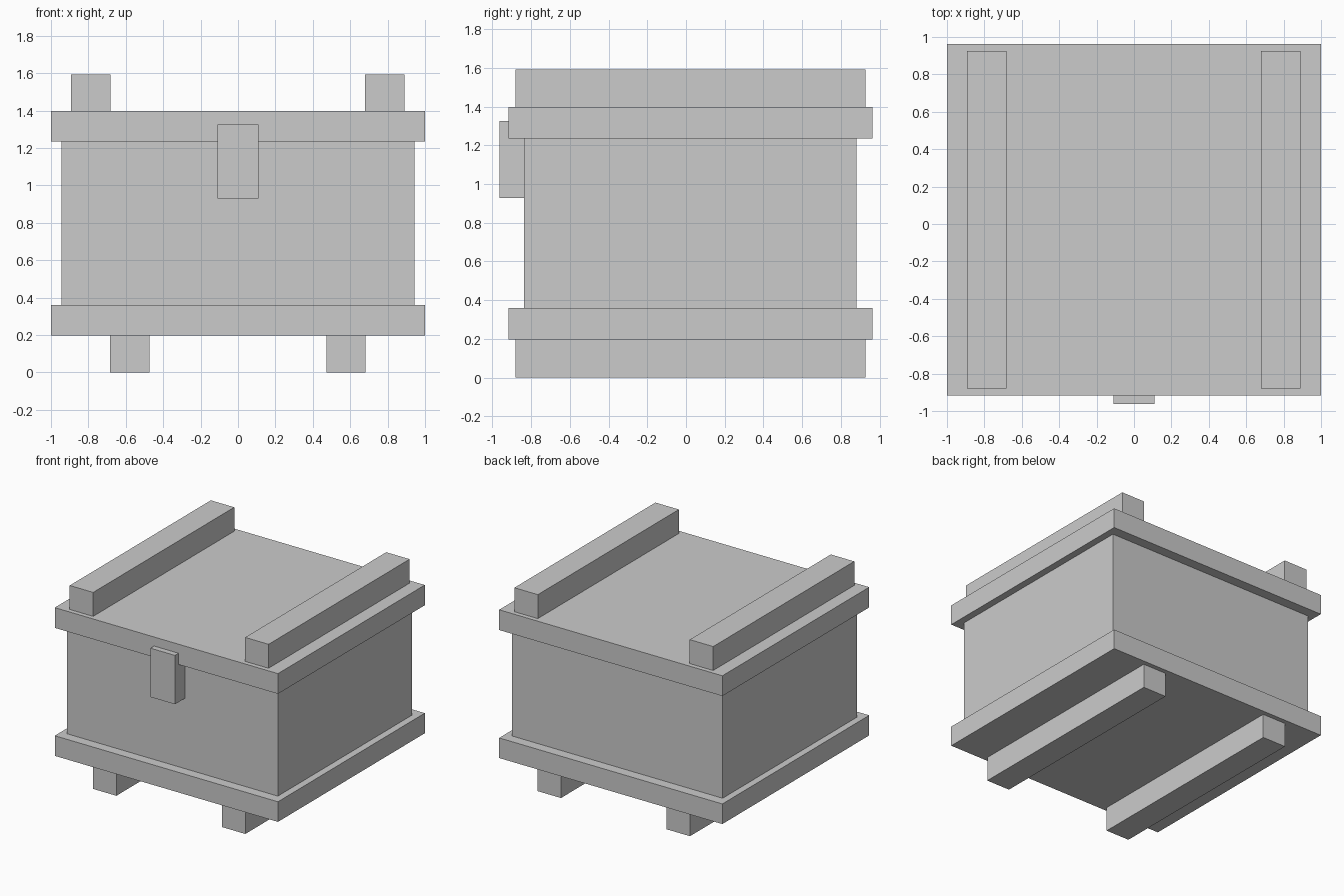
import bpy

if "Cube" in bpy.data.objects:
    bpy.data.objects.remove(bpy.data.objects["Cube"])


def box(name, x, y, z):
    """Axis-aligned box from (min, max) ranges."""
    bpy.ops.mesh.primitive_cube_add(size=1)
    ob = bpy.context.object
    ob.name = name
    ob.location = [(a + b) / 2 for a, b in (x, y, z)]
    ob.scale = [b - a for a, b in (x, y, z)]
    bpy.ops.object.transform_apply(location=True, rotation=False, scale=True)
    return ob


RIM_Y = (-0.917, 0.963)
RAIL_Y = (-0.88, 0.926)
RAIL_HALF = 0.105

# Crate body with overhanging base and lid
box("base", (-1, 1), RIM_Y, (0.197, 0.36))
box("body", (-0.945, 0.943), (-0.837, 0.881), (0.36, 1.234))
box("lid", (-1, 1), RIM_Y, (1.234, 1.398))

# Paired runners below and battens on top
for side, label in ((-1, "left"), (1, "right")):
    for part, offset, z in (("runner", 0.578, (0, 0.197)), ("batten", 0.786, (1.398, 1.592))):
        cx = side * offset - 0.001
        box(f"{label}_{part}", (cx - RAIL_HALF, cx + RAIL_HALF), RAIL_Y, z)

# Front latch bridging lid and body
box("latch", (-0.11, 0.109), (-0.963, -0.837), (0.929, 1.325))
